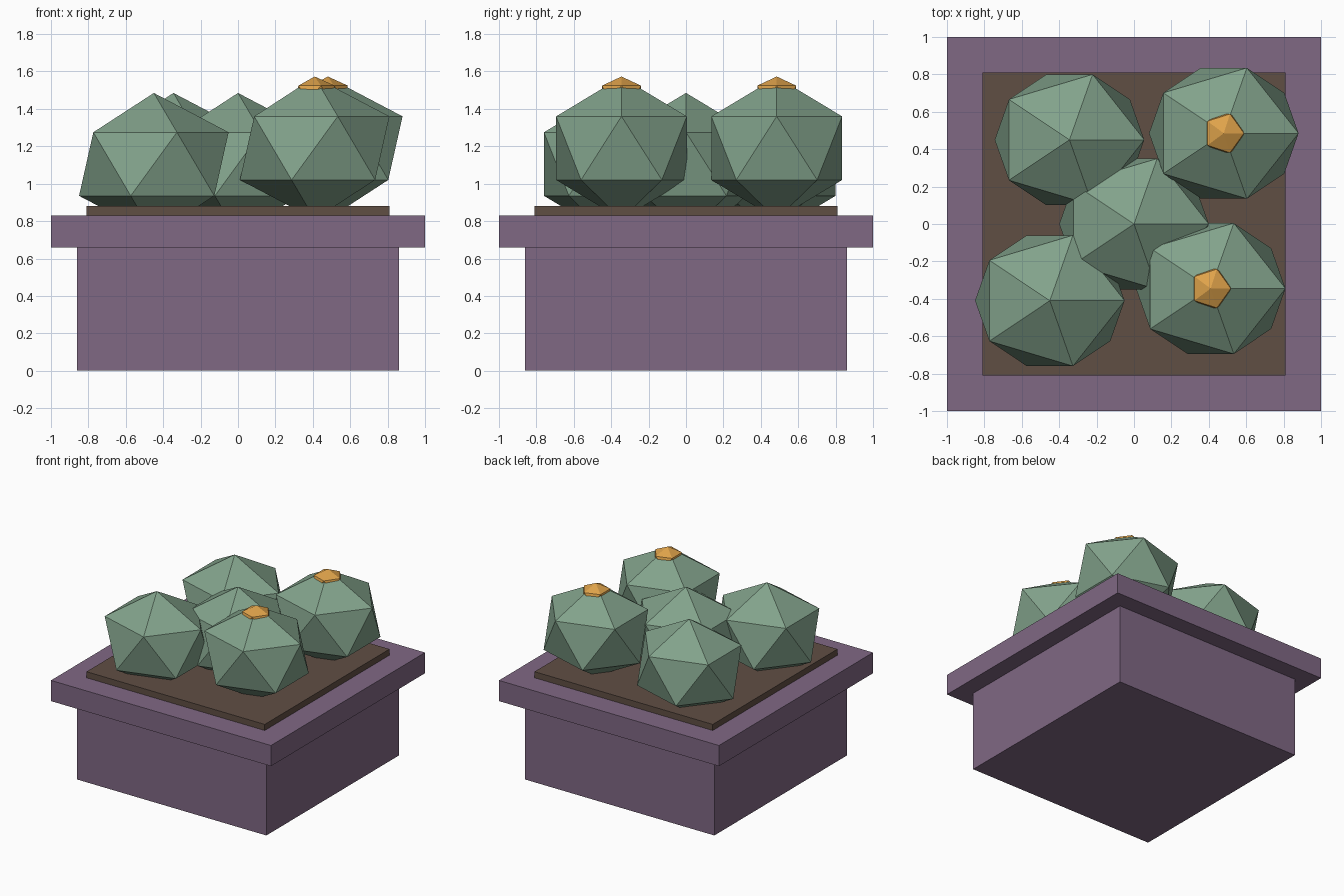
import bpy

if "Cube" in bpy.data.objects:
    bpy.data.objects.remove(bpy.data.objects["Cube"])


def material(name, rgb):
    """Flat colour from sRGB 0-255 values."""
    m = bpy.data.materials.new(name)
    lin = [((c / 255 + 0.055) / 1.055) ** 2.4 for c in rgb]
    m.diffuse_color = (*lin, 1)
    m.use_nodes = True
    m.node_tree.nodes["Principled BSDF"].inputs["Base Color"].default_value = m.diffuse_color
    return m


PURPLE = material("purple_glaze", (128, 104, 132))
SOIL = material("brown_soil", (96, 78, 68))
GREEN = material("cactus_green", (130, 162, 139))
ORANGE = material("flower_orange", (222, 162, 74))


def slab(name, half, z0, z1, mat):
    bpy.ops.mesh.primitive_cube_add(size=2, location=(0, 0, (z0 + z1) / 2))
    o = bpy.context.object
    o.name = name
    o.scale = (half, half, (z1 - z0) / 2)
    o.data.materials.append(mat)


def faceted_ball(name, loc, scale, mat):
    bpy.ops.mesh.primitive_ico_sphere_add(subdivisions=1, radius=1, location=loc)
    o = bpy.context.object
    o.name = name
    o.scale = scale
    o.data.materials.append(mat)


# Square pot with overhanging rim and a raised bed of soil
slab("pot_body", 0.86, 0, 0.66, PURPLE)
slab("pot_rim", 1.0, 0.66, 0.83, PURPLE)
slab("soil", 0.81, 0.83, 0.88, SOIL)

# Cacti: x, y, centre height, has a flower
cacti = [
    (0.0, 0.0, 1.105, False),
    (-0.45, -0.41, 1.105, False),
    (-0.345, 0.45, 1.105, False),
    (0.41, -0.345, 1.19, True),
    (0.48, 0.485, 1.19, True),
]
for i, (x, y, z, flowering) in enumerate(cacti, 1):
    faceted_ball(f"cactus_{i}", (x, y, z), (0.447, 0.411, 0.38), GREEN)
    if flowering:
        faceted_ball(f"flower_{i}", (x, y, z + 0.295), (0.12, 0.122, 0.088), ORANGE)
